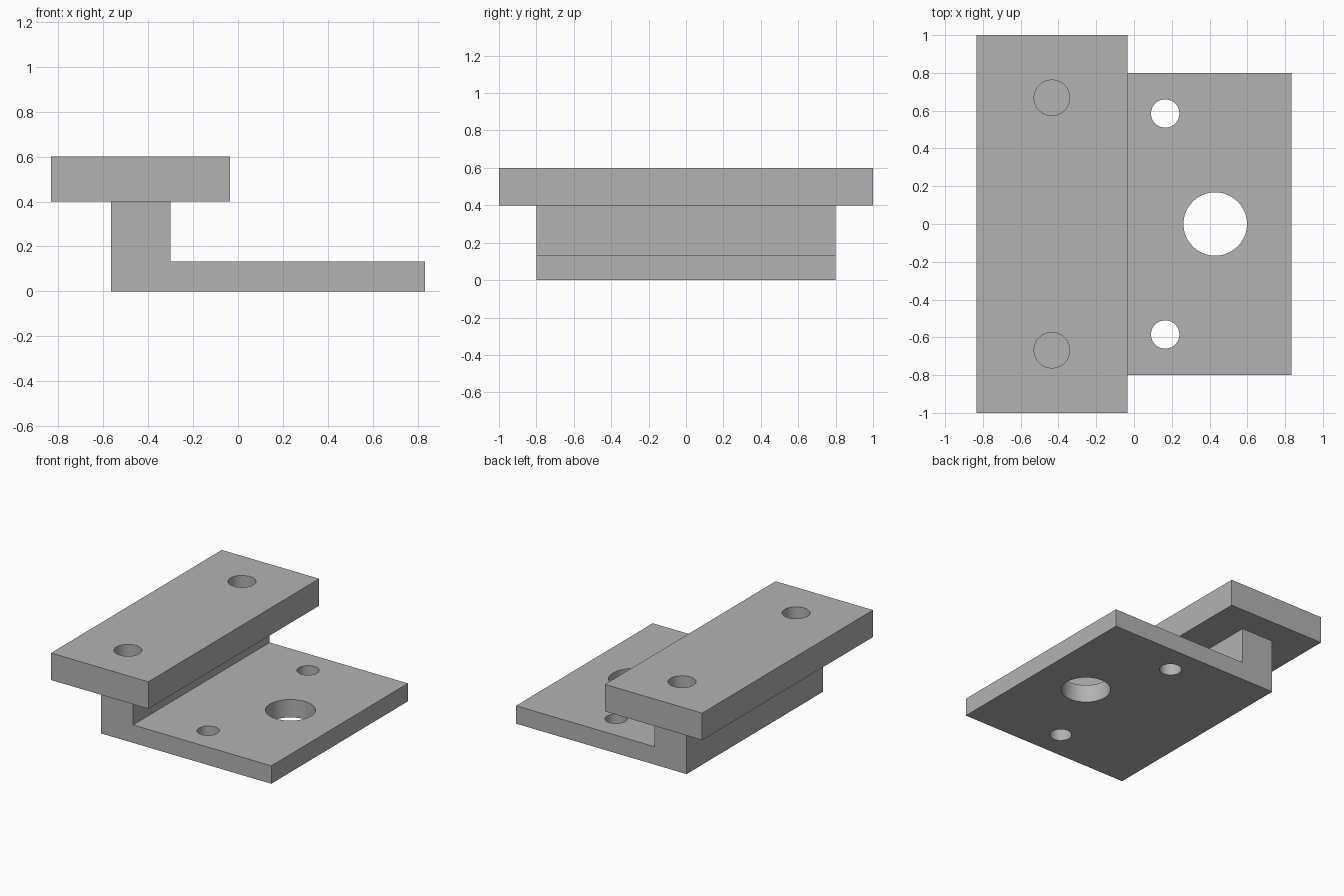
import bpy
import bmesh
from math import radians

cube = bpy.data.objects.get("Cube")
if cube:
    bpy.data.objects.remove(cube, do_unlink=True)

# Single plain grey finish
GREY = (0.45, 0.45, 0.45, 1)
grey = bpy.data.materials.new("grey_metal")
grey.use_nodes = True
grey.diffuse_color = GREY
shader = grey.node_tree.nodes["Principled BSDF"]
shader.inputs["Base Color"].default_value = GREY


def extrude_profile(name, points, half_length):
    """Extrude an x-z outline symmetrically along y."""
    bm = bmesh.new()
    face = bm.faces.new([bm.verts.new((x, -half_length, z)) for x, z in points])
    result = bmesh.ops.extrude_face_region(bm, geom=[face])
    verts = [v for v in result["geom"] if isinstance(v, bmesh.types.BMVert)]
    bmesh.ops.translate(bm, verts=verts, vec=(0, 2 * half_length, 0))
    bmesh.ops.recalc_face_normals(bm, faces=bm.faces)
    mesh = bpy.data.meshes.new(name)
    bm.to_mesh(mesh)
    bm.free()
    mesh.materials.append(grey)
    obj = bpy.data.objects.new(name, mesh)
    bpy.context.collection.objects.link(obj)
    return obj


def drill(obj, x, y, radius, z):
    """Cut a round vertical hole, then discard the cutter."""
    bpy.ops.mesh.primitive_cylinder_add(vertices=64, radius=radius, depth=0.4, location=(x, y, z))
    cutter = bpy.context.object
    cutter.name = "hole_cutter"
    cutter.hide_render = True
    cutter.data.materials.append(grey)
    mod = obj.modifiers.new("hole", "BOOLEAN")
    mod.operation = "DIFFERENCE"
    mod.solver = "EXACT"
    mod.object = cutter
    select_only(obj)
    bpy.ops.object.modifier_apply(modifier=mod.name)
    bpy.data.objects.remove(cutter, do_unlink=True)


def select_only(obj):
    bpy.ops.object.select_all(action="DESELECT")
    obj.select_set(True)
    bpy.context.view_layer.objects.active = obj


# L-shaped bracket: base plate with an upright web
RIGHT, WEB_OUT, WEB_IN = 0.833, -0.565, -0.3
PLATE_TOP, BAR_BOTTOM, BAR_TOP = 0.133, 0.4, 0.6
bracket = extrude_profile("base_bracket", [
    (WEB_OUT, 0), (RIGHT, 0), (RIGHT, PLATE_TOP),
    (WEB_IN, PLATE_TOP), (WEB_IN, BAR_BOTTOM), (WEB_OUT, BAR_BOTTOM)], 0.8)

# Flat bar resting on the web
bar = extrude_profile("top_bar", [
    (-RIGHT, BAR_BOTTOM), (-0.035, BAR_BOTTOM),
    (-0.035, BAR_TOP), (-RIGHT, BAR_TOP)], 1.0)

# Central bore and the mirrored bolt holes
drill(bracket, 0.43, 0, 0.168, 0.07)
for side in (-1, 1):
    drill(bracket, 0.165, side * 0.585, 0.075, 0.07)
    drill(bar, -0.435, side * 0.668, 0.094, 0.5)

for part in (bracket, bar):
    select_only(part)
    bpy.ops.object.shade_smooth_by_angle(angle=radians(30))
